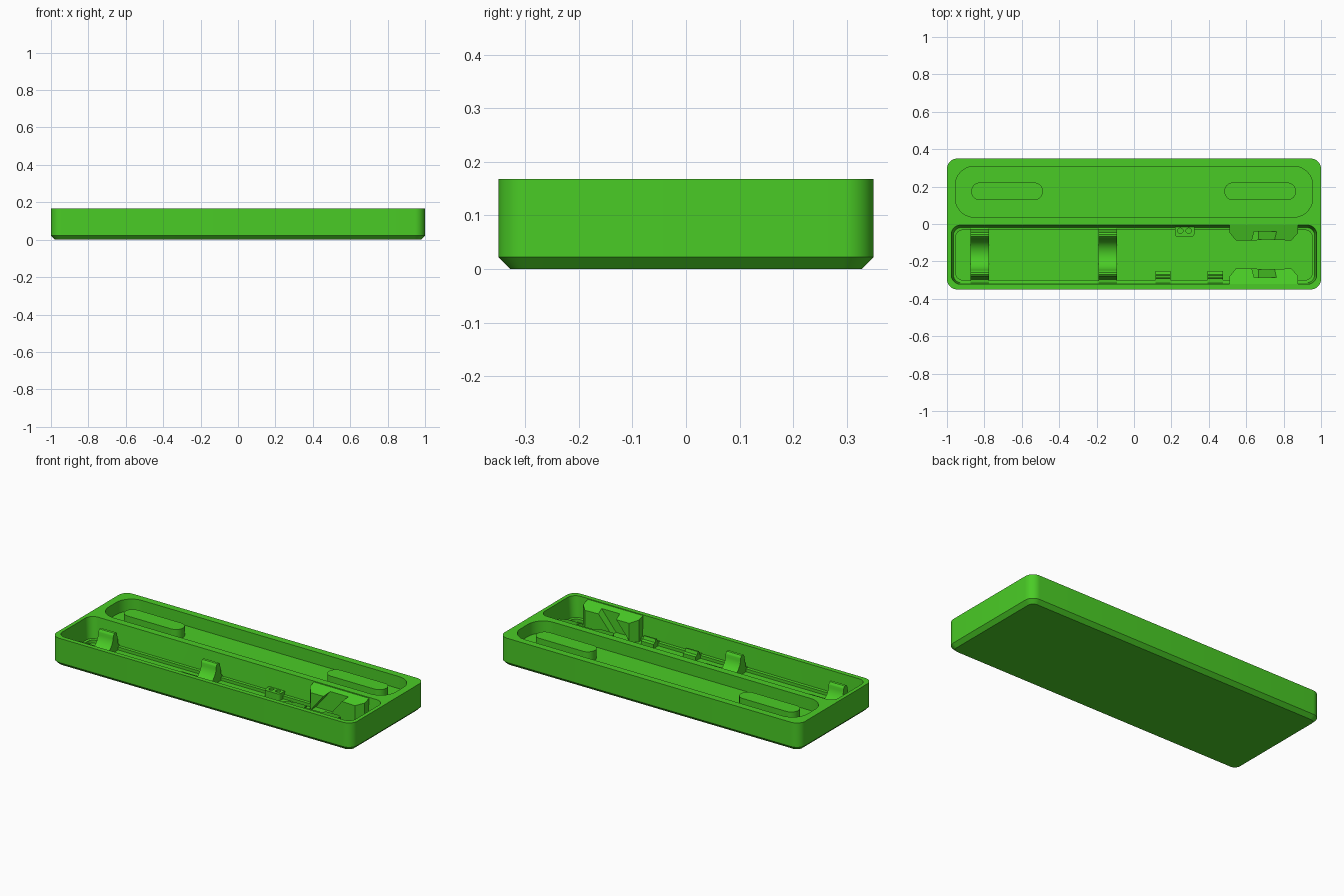
import bpy, bmesh, math

if "Cube" in bpy.data.objects:
    bpy.data.objects.remove(bpy.data.objects["Cube"])

green = bpy.data.materials.new("bright_green")
green.diffuse_color = (0.068, 0.60, 0.019, 1)
green.use_nodes = True
green.node_tree.nodes["Principled BSDF"].inputs["Base Color"].default_value = green.diffuse_color
MID = -0.163          # centre line of the front compartment


def finish(bm, name):
    bmesh.ops.recalc_face_normals(bm, faces=bm.faces)
    me = bpy.data.meshes.new(name)
    bm.to_mesh(me)
    bm.free()
    me.materials.append(green)
    ob = bpy.data.objects.new(name, me)
    bpy.context.collection.objects.link(ob)
    return ob


def loft(name, rings):
    """Closed solid through rings that share a point count."""
    bm = bmesh.new()
    vs = [[bm.verts.new(p) for p in r] for r in rings]
    n = len(vs[0])
    for a, b in zip(vs, vs[1:]):
        for i in range(n):
            j = (i + 1) % n
            bm.faces.new((a[i], a[j], b[j], b[i]))
    bm.faces.new(vs[0])
    bm.faces.new(vs[-1])
    return finish(bm, name)


def rrect(x, y0, y1, r, z, x0=None, seg=10):
    """Rounded rectangle ring, symmetric in x unless x0 is given."""
    x0 = -x if x0 is None else x0
    pts = []
    for cx, cy, a0 in ((x - r, y1 - r, 0), (x0 + r, y1 - r, 90),
                       (x0 + r, y0 + r, 180), (x - r, y0 + r, 270)):
        for k in range(seg + 1):
            a = math.radians(a0 + 90 * k / seg)
            pts.append((cx + r * math.cos(a), cy + r * math.sin(a), z))
    return pts


def prism_x(name, yz, x0, x1):
    return loft(name, [[(x, y, z) for y, z in yz] for x in (x0, x1)])


def cut(ob, *cutters):
    bpy.context.view_layer.objects.active = ob
    for c in cutters:
        m = ob.modifiers.new("cut", 'BOOLEAN')
        m.operation, m.solver, m.object = 'DIFFERENCE', 'EXACT', c
        bpy.ops.object.modifier_apply(modifier=m.name)
        bpy.data.objects.remove(c)


def flip(y):
    return 2 * MID - y


# Tray body with chamfered base
tray = loft("tray", [rrect(0.978, -0.328, 0.328, 0.035, 0),
                     rrect(1.0, -0.35, 0.35, 0.055, 0.022),
                     rrect(1.0, -0.35, 0.35, 0.055, 0.168)])
# Shallow rear compartment
rear = loft("rear_cutter", [rrect(0.955, 0.037, 0.308, 0.1, z) for z in (0.095, 0.25)])
# Deep front compartment with a narrow ledge above its floor
front = loft("front_cutter", [rrect(0.952, -0.299, -0.033, 0.035, 0.022),
                              rrect(0.952, -0.299, -0.033, 0.035, 0.04),
                              rrect(0.966, -0.315, -0.018, 0.045, 0.042),
                              rrect(0.977, -0.322, -0.006, 0.05, 0.168),
                              rrect(0.977, -0.322, -0.006, 0.05, 0.25)])
cut(tray, rear, front)

# Raised oblong pads in the rear compartment
for side, x0, x1 in (("left", -0.87, -0.487), ("right", 0.483, 0.866)):
    loft(side + "_pad", [rrect(x1, 0.127, 0.222, 0.047, z, x0) for z in (0.09, 0.152)])

# Cradles: two prongs around a round seat
half = [(-0.325, 0.015), (-0.325, 0.045), (-0.297, 0.05), (-0.288, 0.10),
        (-0.281, 0.128), (-0.27, 0.137), (-0.258, 0.135), (-0.25, 0.126)]
arc = [(MID + 0.085 * math.cos(math.radians(a)), 0.12 + 0.085 * math.sin(math.radians(a)))
       for a in range(180, 361, 10)]
cradle = half + arc + [(flip(y), z) for y, z in reversed(half)]
for side, x in (("left", -0.825), ("middle", -0.14)):
    prism_x(side + "_cradle", cradle, x - 0.05, x + 0.05)

# Small stepped clips along the front wall
clip = [(-0.325, 0.02), (-0.325, 0.045), (-0.292, 0.047), (-0.288, 0.068),
        (-0.276, 0.07), (-0.27, 0.052), (-0.252, 0.048), (-0.252, 0.02)]
for i, x in enumerate((0.155, 0.435)):
    prism_x("clip_%d" % (i + 1), clip, x - 0.041, x + 0.041)

# Bit block with two round holes
block = loft("bit_block", [rrect(0.323, -0.069, 0.0, 0.018, z, 0.218) for z in (0.02, 0.062)])
cut(block, *[loft("hole", [rrect(x + 0.014, -0.05, -0.022, 0.0139, z, x - 0.014, 5)
                           for z in (0.04, 0.1)]) for x in (0.248, 0.292)])

# Paired towers with sloping tops and a tilted slot
plan = [(0.51, 0.005), (0.51, -0.045), (0.545, -0.088), (0.655, -0.088),
        (0.665, -0.082), (0.84, -0.088), (0.877, -0.05), (0.877, 0.005)]
slot = [(0.545, 0.035), (0.665, 0.035), (0.80, 0.2), (0.68, 0.2)]
for name, f in (("back_tower", lambda y: y), ("front_tower", flip)):
    tower = loft(name, [[(x, f(y), 0.02) for x, y in plan],
                        [(x, f(y), 0.166 + 0.3 * min(y, 0)) for x, y in plan]])
    cut(tower, loft("slot", [[(x, f(y), z) for x, z in slot] for y in (-0.04, -0.12)]))

# Smooth curved walls, crisp edges
bpy.ops.object.select_all(action='SELECT')
bpy.ops.object.shade_smooth_by_angle(angle=math.radians(30))
